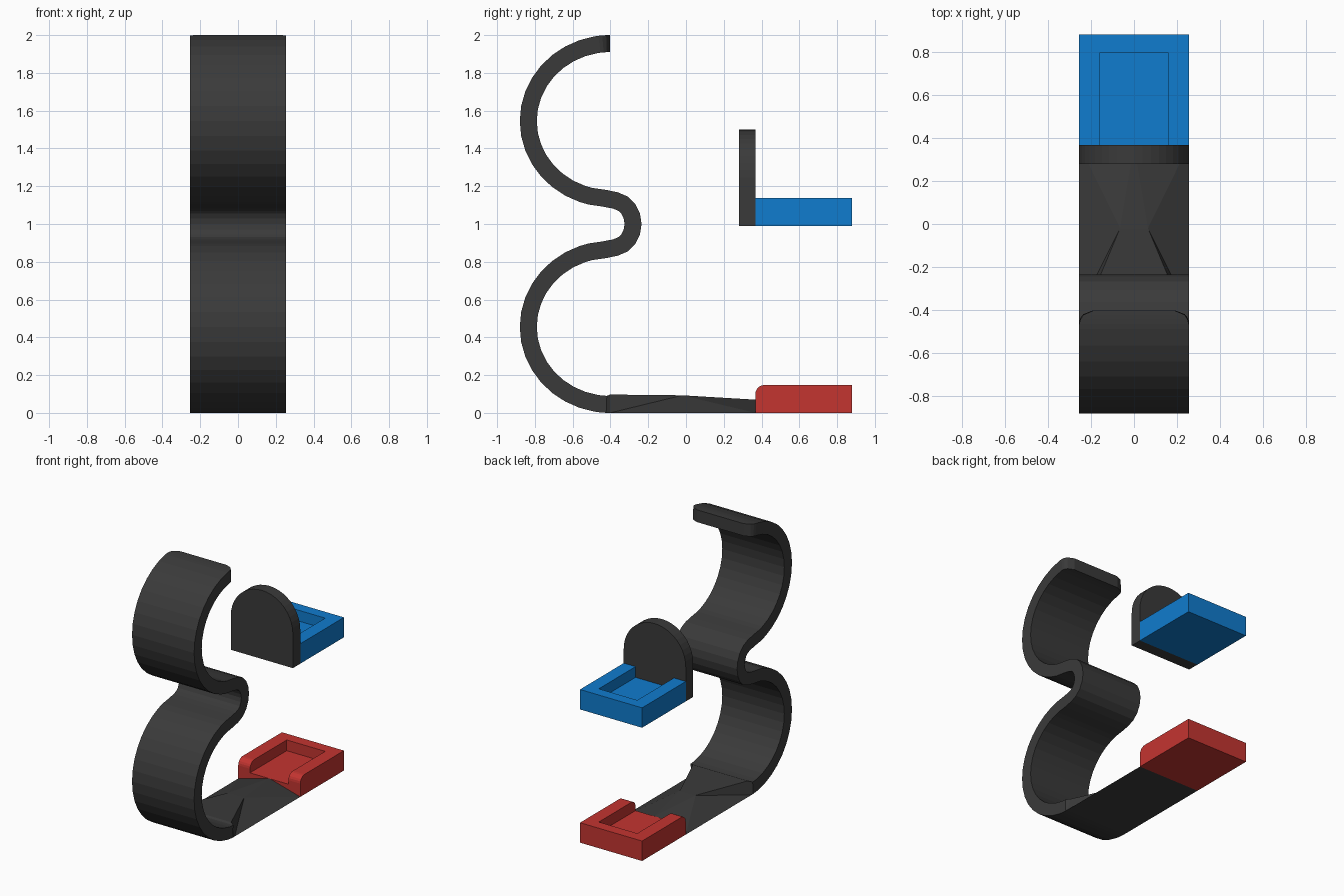
import bpy, bmesh, math
from mathutils import Vector

if "Cube" in bpy.data.objects:
    bpy.data.objects.remove(bpy.data.objects["Cube"])

W = 0.255   # half width shared by every part
T = 0.045   # half thickness of the strap


def material(name, rgb):
    m = bpy.data.materials.new(name)
    m.diffuse_color = (*rgb, 1)
    m.use_nodes = True
    m.node_tree.nodes["Principled BSDF"].inputs["Base Color"].default_value = m.diffuse_color
    return m


DARK = material("dark_grey", (0.042, 0.042, 0.042))
BLUE = material("blue", (0.005, 0.2, 0.62))
RED = material("red", (0.55, 0.035, 0.03))


def finish(bm, name, mat):
    bmesh.ops.recalc_face_normals(bm, faces=bm.faces)
    me = bpy.data.meshes.new(name)
    bm.to_mesh(me)
    bm.free()
    ob = bpy.data.objects.new(name, me)
    bpy.context.collection.objects.link(ob)
    me.materials.append(mat)
    return ob


def box(bm, x, y0, y1, z0, z1):
    vs = bmesh.ops.create_cube(bm, size=1)["verts"]
    for v in vs:
        v.co = (v.co.x * 2 * x,
                y1 if v.co.y > 0 else y0,
                z1 if v.co.z > 0 else z0)


# Strap: upper loop and half of the middle bump, mirrored about z = 1
angles = [90, 92.5, 95, 97.5] + list(range(100, 251, 10)) + [256]
half = [(-0.402 + 0.433 * math.cos(math.radians(a)),
         1.545 + 0.41 * math.sin(math.radians(a))) for a in angles]
half += [(-0.43, 1.136), (-0.375, 1.125), (-0.332, 1.107),
         (-0.305, 1.08), (-0.287, 1.042)]
path = half + [(-0.28, 1.0)] + [(y, 2 - z) for y, z in reversed(half)]
path = [Vector(p) for p in path]

bm = bmesh.new()
rings = []
for i, p in enumerate(path):
    t = (path[min(i + 1, len(path) - 1)] - path[max(i - 1, 0)]).normalized()
    n = Vector((t.y, -t.x)) * T
    a, b = p + n, p - n          # outer and inner edge
    w = W
    if i < 5:                    # rounded corners at the free end
        d = min(max(p.x + 0.467, 0) / 0.065, 1)
        w = 0.19 + 0.065 * math.sqrt(1 - d * d)
    rings.append([bm.verts.new(c) for c in (
        (-w, a.x, a.y), (w, a.x, a.y), (w, b.x, b.y), (-w, b.x, b.y))])
for r, s in zip(rings, rings[1:]):
    for k in range(4):
        bm.faces.new((r[k], r[(k + 1) % 4], s[(k + 1) % 4], s[k]))
bm.faces.new(rings[0])

# Tapering tongue from the strap's lower end to the red clip
low, high = sorted((rings[-1][:2], rings[-1][2:]), key=lambda e: e[0].co.z)
bl, br = sorted(low, key=lambda v: v.co.x)
al, ar = sorted(high, key=lambda v: v.co.x)
for v in (bl, br):
    v.co.y, v.co.z = -0.402, 0
for v in (al, ar):
    v.co = (math.copysign(0.225, v.co.x), -0.402, 0.097)
tl, tr, cl, cr, peak = [bm.verts.new(c) for c in (
    (-0.065, -0.02, 0.093), (0.065, -0.02, 0.093),
    (-W, 0.367, 0), (W, 0.367, 0), (0, 0.367, 0.07))]
for f in ((al, ar, tr, tl), (tl, tr, peak), (bl, br, cr, cl), (cl, cr, peak),
          (ar, br, tr), (br, cr, tr), (cr, peak, tr),
          (al, bl, tl), (bl, cl, tl), (cl, peak, tl)):
    bm.faces.new(f)
finish(bm, "strap", DARK)

# Arched plate in front of the blue clip
bm = bmesh.new()
outline = [(-W, 0.99), (W, 0.99)]
outline += [(W * math.cos(math.pi * k / 20), 1.245 + W * math.sin(math.pi * k / 20))
            for k in range(21)]
face = bm.faces.new([bm.verts.new((x, 0.28, z)) for x, z in outline])
ext = bmesh.ops.extrude_face_region(bm, geom=[face])["geom"]
bmesh.ops.translate(bm, vec=(0, 0.087, 0),
                    verts=[g for g in ext if isinstance(g, bmesh.types.BMVert)])
finish(bm, "arched_plate", DARK)


# Clips: blocks with a pocket open towards the front
def clip(name, z, mat, rounded):
    bm = bmesh.new()
    box(bm, W, 0.367, 0.88, z, z + 0.148)
    if rounded:
        edge = [e for e in bm.edges
                if all(v.co.y < 0.5 and v.co.z > z + 0.1 for v in e.verts)]
        bmesh.ops.bevel(bm, geom=edge, offset=0.05, segments=5,
                        profile=0.5, affect='EDGES')
    ob = finish(bm, name, mat)
    bm = bmesh.new()
    box(bm, 0.158, 0.2, 0.798, z + 0.068, z + 0.4)
    cutter = finish(bm, name + "_cutter", mat)
    cutter.hide_render = True
    mod = ob.modifiers.new("pocket", 'BOOLEAN')
    mod.operation, mod.solver, mod.object = 'DIFFERENCE', 'EXACT', cutter
    bpy.context.view_layer.objects.active = ob
    bpy.ops.object.modifier_apply(modifier=mod.name)
    bpy.data.objects.remove(cutter)


clip("upper_clip", 0.99, BLUE, False)
clip("lower_clip", 0.0, RED, True)
